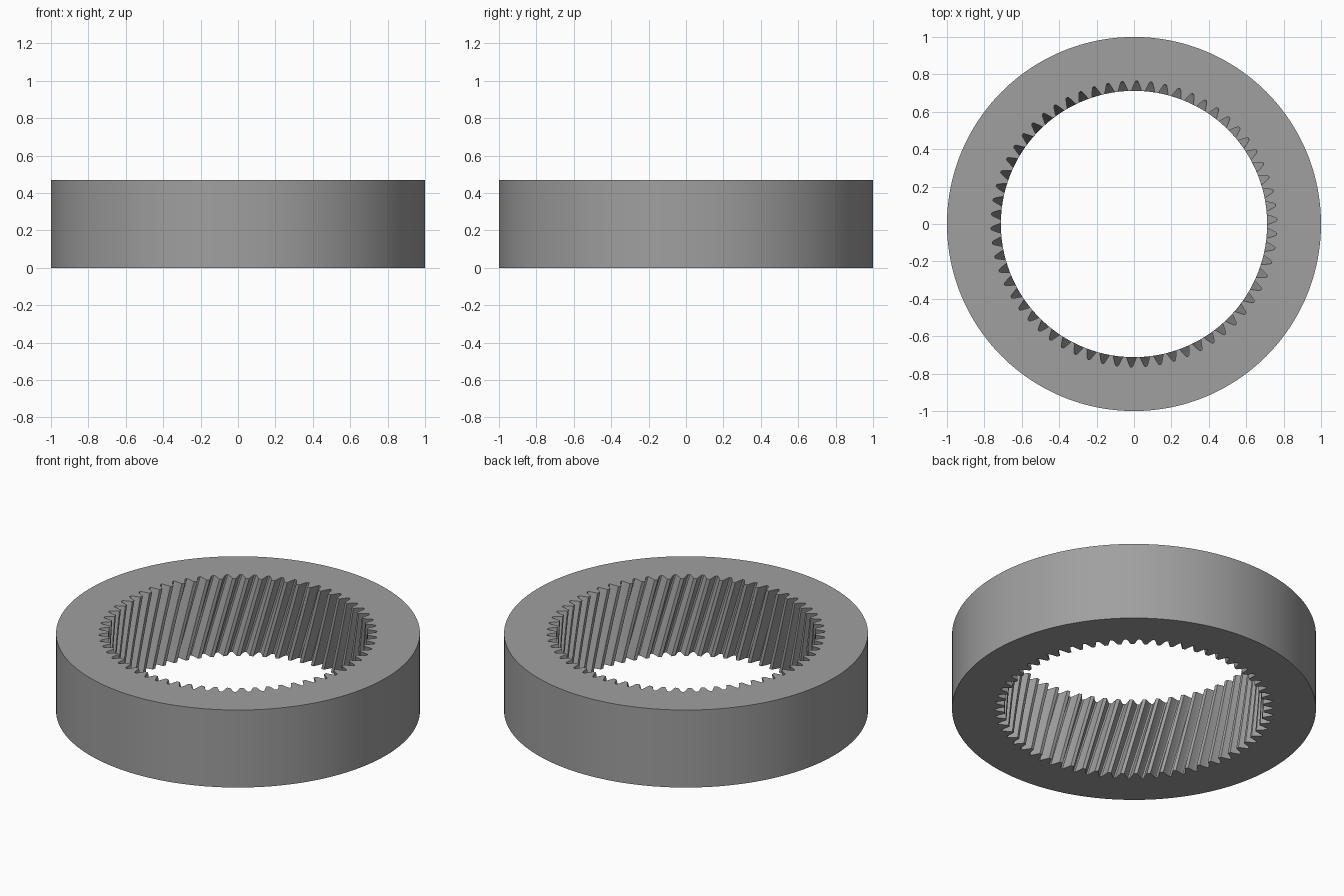
import bpy, bmesh, math

if "Cube" in bpy.data.objects:
    bpy.data.objects.remove(bpy.data.objects["Cube"])

TEETH = 62
HEIGHT = 0.47
R_OUT = 1.0
PITCH = 2 * math.pi / TEETH
TWIST = -HEIGHT * math.tan(math.radians(15)) / 0.735   # helix, clockwise going up
LAYERS = 10

# half of one tooth space: radius and half angle, from tooth tip to root
HALF = [(0.712, 0.0370), (0.723, 0.0318), (0.735, 0.0253),
        (0.747, 0.0187), (0.758, 0.0125), (0.764, 0.0065)]
SPACE = [(r, -a) for r, a in HALF] + [(r, a) for r, a in reversed(HALF)]


def ring(bm, points, z, turn=0.0):
    return [bm.verts.new((r * math.cos(a + turn), r * math.sin(a + turn), z)) for r, a in points]


def wall(bm, rings, inward):
    for low, high in zip(rings, rings[1:]):
        n = len(low)
        for i in range(n):
            j = (i + 1) % n
            quad = (low[i], low[j], high[j], high[i])
            bm.faces.new(quad[::-1] if inward else quad)


def loop_edges(bm, loop):
    return [bm.edges.get((loop[i - 1], loop[i])) for i in range(len(loop))]


bm = bmesh.new()

# toothed bore, swept along the helix
bore = [(r, a + k * PITCH) for k in range(TEETH) for r, a in SPACE]
inner = [ring(bm, bore, HEIGHT * i / LAYERS, TWIST * i / LAYERS) for i in range(LAYERS + 1)]
wall(bm, inner, True)

# plain outer rim
circle = [(R_OUT, 2 * math.pi * i / 192) for i in range(192)]
outer = [ring(bm, circle, z) for z in (0, HEIGHT)]
wall(bm, outer, False)

# flat end faces
for k, up in ((0, -1), (-1, 1)):
    edges = loop_edges(bm, inner[k]) + loop_edges(bm, outer[k])
    made = bmesh.ops.triangle_fill(bm, edges=edges, use_beauty=True, normal=(0, 0, up))
    for f in made["geom"]:
        if isinstance(f, bmesh.types.BMFace):
            f.normal_update()
            if f.normal.z * up < 0:
                f.normal_flip()

mesh = bpy.data.meshes.new("ring_gear")
bm.to_mesh(mesh)
bm.free()
gear = bpy.data.objects.new("ring_gear", mesh)
bpy.context.collection.objects.link(gear)

steel = bpy.data.materials.new("steel_grey")
steel.diffuse_color = (0.35, 0.35, 0.35, 1)
steel.use_nodes = True
steel.node_tree.nodes["Principled BSDF"].inputs["Base Color"].default_value = steel.diffuse_color
mesh.materials.append(steel)

bpy.context.view_layer.objects.active = gear
gear.select_set(True)
bpy.ops.object.shade_smooth_by_angle(angle=math.radians(25))
